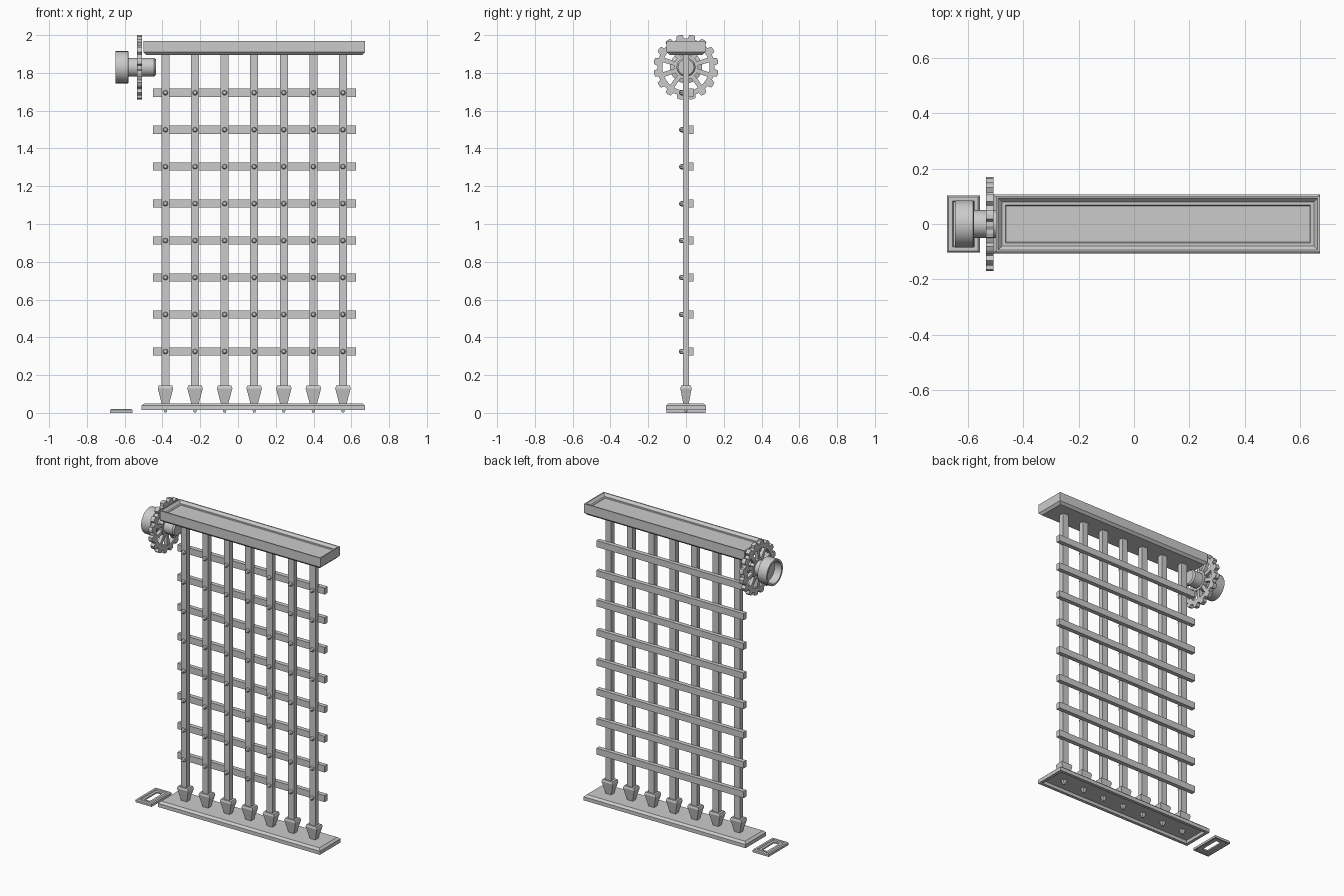
import bpy, bmesh, math
from mathutils import Matrix

if "Cube" in bpy.data.objects:
    bpy.data.objects.remove(bpy.data.objects["Cube"])


def make(name, bm, smooth=False):
    bmesh.ops.recalc_face_normals(bm, faces=bm.faces)
    me = bpy.data.meshes.new(name)
    bm.to_mesh(me)
    bm.free()
    ob = bpy.data.objects.new(name, me)
    bpy.context.collection.objects.link(ob)
    if smooth:
        bpy.context.view_layer.objects.active = ob
        ob.select_set(True)
        bpy.ops.object.shade_smooth_by_angle(angle=math.radians(35))
        ob.select_set(False)
    return ob


def loft(bm, rings, closed=False):
    """Skin a series of point rings; cap the ends or join last to first."""
    vs = [[bm.verts.new(p) for p in r] for r in rings]
    n = len(vs[0])
    pairs = list(zip(vs, vs[1:])) + ([(vs[-1], vs[0])] if closed else [])
    for a, b in pairs:
        for i in range(n):
            j = (i + 1) % n
            bm.faces.new((a[i], a[j], b[j], b[i]))
    if not closed:
        bm.faces.new(vs[0])
        bm.faces.new(vs[-1])


def rect(cx, cy, hx, hy, z):
    return [(cx - hx, cy - hy, z), (cx + hx, cy - hy, z),
            (cx + hx, cy + hy, z), (cx - hx, cy + hy, z)]


def slab(name, x0, x1, hy, steps, closed=False):
    """Rectangular moulded slab: steps are (inset, z) pairs."""
    bm = bmesh.new()
    c, h = (x0 + x1) / 2, (x1 - x0) / 2
    loft(bm, [rect(c, 0, h - i, hy - i, z) for i, z in steps], closed)
    return make(name, bm)


def box(name, x0, x1, y0, y1, z0, z1):
    bm = bmesh.new()
    a = ((x0 + x1) / 2, (y0 + y1) / 2, (x1 - x0) / 2, (y1 - y0) / 2)
    loft(bm, [rect(*a, z0), rect(*a, z1)])
    return make(name, bm)


WZ = 1.83  # winch axis height


def circle_x(x, r, n=32):
    return [(x, r * math.cos(2 * math.pi * i / n), WZ + r * math.sin(2 * math.pi * i / n))
            for i in range(n)]


# Top beam with chamfered underside and shallow recessed top
slab("top_beam", -0.50, 0.673, 0.102,
     [(0.015, 1.895), (0, 1.91), (0, 1.97), (0.008, 1.97), (0.022, 1.955),
      (0.034, 1.955), (0.036, 1.952)])

# Sill plate, hollow underneath
slab("sill_plate", -0.51, 0.673, 0.107,
     [(0.025, 0.032), (0.02, 0.014), (0, 0.014), (0, 0.038), (0.014, 0.051)])

# Small slotted plate below the winch
slab("slotted_plate", -0.677, -0.558, 0.104,
     [(0.04, 0.005), (0.012, 0.005), (0.01, 0), (0, 0), (0, 0.014),
      (0.006, 0.02), (0.02, 0.02), (0.024, 0.014), (0.04, 0.014)], closed=True)

bar_x = [-0.384 + 0.1566 * i for i in range(7)]
bar_z = [0.325 + 0.1957 * i for i in range(8)]

# Vertical bars with spiked feet
for x in bar_x:
    box("vertical_bar", x - 0.021, x + 0.021, -0.017, 0.017, 0.12, 1.91)
    bm = bmesh.new()
    loft(bm, [rect(x, 0, hx, hy, z) for hx, hy, z in
              [(0.006, 0.006, 0.003), (0.02, 0.015, 0.05),
               (0.041, 0.03, 0.13), (0.036, 0.026, 0.144)]])
    make("spike", bm)

# Horizontal bars behind, rivets in front
for z in bar_z:
    box("horizontal_bar", -0.45, 0.625, 0.012, 0.041, z - 0.0215, z + 0.0215)
    for x in bar_x:
        bm = bmesh.new()
        loft(bm, [[(x + r * math.cos(k * math.pi / 4), y, z + r * math.sin(k * math.pi / 4))
                   for k in range(8)]
                  for r, y in [(0.014, -0.012), (0.014, -0.025), (0.01, -0.033), (0.004, -0.036)]])
        make("rivet", bm)

# Winch axle
bm = bmesh.new()
loft(bm, [circle_x(x, r) for x, r in
          [(-0.60, 0.05), (-0.445, 0.05), (-0.435, 0.042)]])
make("winch_axle", bm, True)

# Winch drum, a cup open to the outside
bm = bmesh.new()
loft(bm, [circle_x(x, r) for x, r in
          [(-0.60, 0.068), (-0.648, 0.072), (-0.648, 0.085), (-0.582, 0.085), (-0.58, 0.082)]])
make("winch_drum", bm, True)

# Toothed wheel rim: 16 teeth
TEETH, X0, X1 = 16, -0.535, -0.508
outer, inner = [], []
for t in range(TEETH):
    for f, r in [(0.02, 0.152), (0.18, 0.152), (0.26, 0.171), (0.5, 0.173), (0.74, 0.171), (0.85, 0.152)]:
        a = math.pi / 2 + 2 * math.pi * (t + f) / TEETH
        outer.append((r * math.cos(a), WZ + r * math.sin(a)))
        inner.append((0.125 * math.cos(a), WZ + 0.125 * math.sin(a)))
bm = bmesh.new()
loft(bm, [[(x, *p) for p in prof] for x, prof in
          [(X0, inner), (X0, outer), (X1, outer), (X1, inner)]], closed=True)
make("gear_rim", bm)

# Wheel hub and spokes
bm = bmesh.new()
loft(bm, [circle_x(X0, 0.065), circle_x(X1, 0.065)])
make("gear_hub", bm, True)
for k in range(10):
    bm = bmesh.new()
    loft(bm, [rect(-0.5215, 0, 0.011, 0.011, 0.05), rect(-0.5215, 0, 0.011, 0.013, 0.13)])
    bm.transform(Matrix.Translation((0, 0, WZ)) @ Matrix.Rotation(k * math.pi / 5, 4, 'X'))
    make("gear_spoke", bm)
